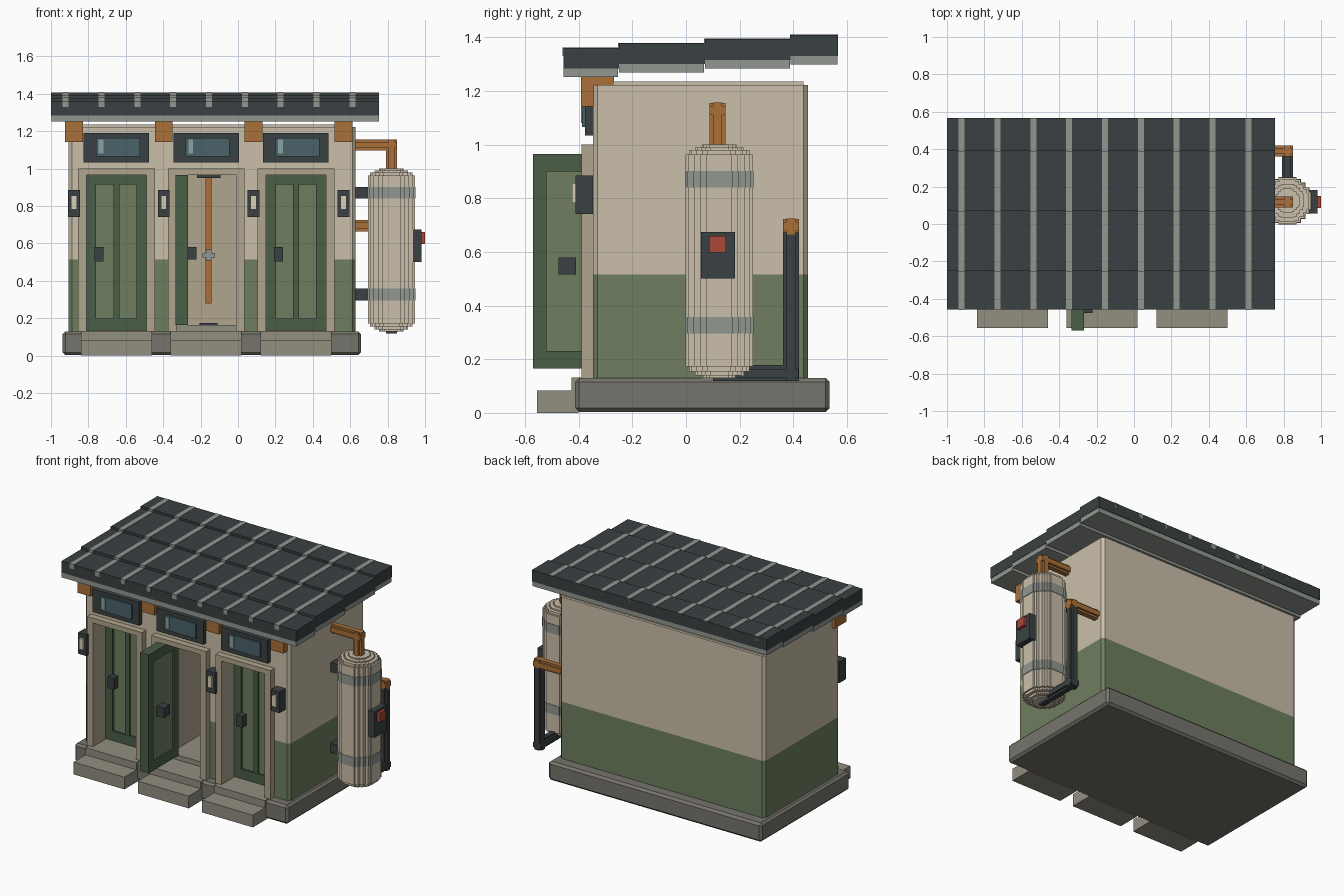
import bpy, bmesh
from mathutils import Matrix

if "Cube" in bpy.data.objects:
    bpy.data.objects.remove(bpy.data.objects["Cube"])


def material(name, hex_code):
    rgb = [int(hex_code[i:i + 2], 16) / 255 for i in (0, 2, 4)]
    lin = [((c + 0.055) / 1.055) ** 2.4 if c > 0.04 else c / 12.92 for c in rgb]
    m = bpy.data.materials.new(name)
    m.diffuse_color = (*lin, 1)
    m.use_nodes = True
    m.node_tree.nodes["Principled BSDF"].inputs["Base Color"].default_value = m.diffuse_color
    return m


DARK = material("dark_metal", "3A4042")
CREAM = material("cream_wall", "CABFAA")
TAN = material("tan_trim", "B0A58D")
GREEN = material("green_paint", "6E7F60")
DEEP = material("deep_green", "4A5E47")
STONE = material("stone", "76746C")
STEP = material("step_stone", "928E80")
COPPER = material("copper", "AA7038")
STEEL = material("steel", "929790")
GLASS = material("glass", "4A626A")
GLINT = material("glint", "8AA3A3")
LAMP = material("lamp_glow", "D8D0B8")
RED = material("red", "A84838")


def boxes(name, specs, mat, bevel=0, upright_only=False):
    """One object from (x0, x1, y0, y1, z0, z1) boxes, optionally chamfered."""
    bm = bmesh.new()
    for x0, x1, y0, y1, z0, z1 in specs:
        mtx = Matrix.Translation(((x0 + x1) / 2, (y0 + y1) / 2, (z0 + z1) / 2)) \
            @ Matrix.Diagonal((x1 - x0, y1 - y0, z1 - z0, 1))
        bmesh.ops.create_cube(bm, size=1, matrix=mtx)
    if bevel:
        edges = [e for e in bm.edges if not upright_only
                 or abs(e.verts[0].co.z - e.verts[1].co.z) > 0.01]
        bmesh.ops.bevel(bm, geom=edges, offset=bevel, segments=1, affect='EDGES')
    me = bpy.data.meshes.new(name)
    bm.to_mesh(me)
    bm.free()
    if mat:
        me.materials.append(mat)
    ob = bpy.data.objects.new(name, me)
    bpy.context.collection.objects.link(ob)
    return ob


def stepped_disc(cx, cy, r, z0, z1):
    """Blocky round section made of crossing boxes."""
    return [(cx - a * r, cx + a * r, cy - b * r, cy + b * r, z0, z1)
            for a, b in ((1, .38), (.92, .56), (.76, .76), (.56, .92), (.38, 1))]


def pipe(name, p, q, mat, r=0.03):
    """Axis-aligned pipe with a plus-shaped section, extended r past each end."""
    axis = max(range(3), key=lambda i: abs(p[i] - q[i]))
    u, v = [i for i in range(3) if i != axis]
    specs = []
    for a, b in ((r, r * .55), (r * .55, r)):
        s = [0] * 6
        s[2 * axis], s[2 * axis + 1] = min(p[axis], q[axis]), max(p[axis], q[axis])
        s[2 * u], s[2 * u + 1] = p[u] - a, p[u] + a
        s[2 * v], s[2 * v + 1] = p[v] - b, p[v] + b
        specs.append(s)
    return boxes(name, specs, mat)


BAYS = (-0.65, -0.17, 0.31)
POSTS = (-0.876, -0.397, 0.084, 0.565)

# Plinth, steps and thresholds
boxes("plinth", [(-.937, .658, -.413, .535, .003, .13)], STONE, .015)
boxes("front_steps", [(c - .19, c + .19, -.555, -.40, 0, .083) for c in BAYS], STEP)
boxes("thresholds", [(c - .19, c + .19, -.427, -.2, .08, .132) for c in BAYS], STEP)

# Walls with three door recesses, the middle one a deep cubicle
cutter = boxes("recess_cutter", [(c - .18, c + .18, -.6, .34 if c == BAYS[1] else -.21, .1, .985)
                                 for c in BAYS], None)
cutter.hide_render = True
cutter.hide_viewport = True
for name, z0, z1, mat in (("lower_wall", .13, .515, GREEN), ("upper_wall", .515, 1.222, CREAM)):
    wall = boxes(name, [(-.905, .628, -.347, .455, z0, z1)], mat, .017, True)
    cut = wall.modifiers.new("recesses", 'BOOLEAN')
    cut.object = cutter
    cut.solver = 'EXACT'
boxes("wall_cap", [(-.888, .611, -.33, .438, 1.222, 1.236)], CREAM)

# Door frames
frames = []
for c in BAYS:
    frames += [(c - .205, c - .16, -.39, -.2, .13, 1.0),
               (c + .16, c + .205, -.39, -.2, .13, 1.0),
               (c - .16, c + .16, -.39, -.2, .967, 1.0)]
boxes("door_frames", frames, TAN)


# Doors
def door(tag, c):
    y = -.255
    return [
        boxes(tag + "_door_leaf", [(c - .16, c - .108, y, y + .045, .135, .966),
                                   (c + .108, c + .16, y, y + .045, .135, .966),
                                   (c - .108, c + .108, y, y + .045, .915, .966),
                                   (c - .108, c + .108, y, y + .045, .135, .2)], DEEP),
        boxes(tag + "_door_panel", [(c - .108, c + .108, y + .012, y + .04, .2, .915)], GREEN),
        boxes(tag + "_door_rib", [(c - .016, c + .016, y + .002, y + .02, .2, .915)], DEEP),
        boxes(tag + "_door_handle", [(c - .117, c - .07, y - .04, y + .005, .503, .58)], DARK)]


door("left", BAYS[0])
door("right", BAYS[2])
# Middle door swung outward
boxes("open_door_leaf", [(-.333, -.268, -.57, -.52, .165, .965), (-.333, -.268, -.30, -.25, .165, .965),
                         (-.333, -.268, -.52, -.30, .9, .965), (-.333, -.268, -.52, -.30, .165, .23)], DEEP)
boxes("open_door_panel", [(-.323, -.278, -.52, -.30, .23, .9)], GREEN)
boxes("open_door_handle", [(-.28, -.222, -.475, -.41, .515, .58)], DARK)

# Shower cubicle lining and fittings
boxes("cubicle_lining", [(-.352, -.33, -.2, .34, .13, .985), (-.01, .012, -.2, .34, .13, .985),
                         (-.35, .01, .32, .345, .13, .985), (-.35, .01, -.2, .34, .967, .987)], TAN)
boxes("cubicle_floor", [(-.33, -.01, -.25, .32, .12, .165)], STEP)
boxes("floor_drain", [(-.205, -.11, .02, .115, .16, .174)], DARK)
pipe("shower_pipe", (-.157, .29, .28), (-.157, .29, .955), COPPER, .016)
boxes("shower_head", [(-.22, -.094, .1, .3, .95, .967)], DARK)
boxes("shower_valve", [(-.19, -.124, .255, .30, .525, .55), (-.172, -.142, .255, .31, .51, .568)], STEEL)

# Transom windows
boxes("window_frames", [(c - .175, c + .175, -.376, -.34, 1.033, 1.19) for c in BAYS], DARK)
boxes("window_panes", [(c - .11, c + .125, -.388, -.37, 1.065, 1.165) for c in BAYS], GLASS)
boxes("window_glints", [(c - .095, c - .07, -.391, -.38, 1.08, 1.155) for c in BAYS], GLINT)

# Wall lamps and timber brackets on the posts
boxes("lamp_housings", [(p - .032, p + .032, -.411, -.34, .742, .885) for p in POSTS], DARK)
boxes("lamp_glows", [(p - .016, p + .016, -.425, -.40, .782, .857) for p in POSTS], LAMP)
boxes("roof_brackets", [(p - .048, p + .048, -.392, -.268, 1.142, 1.252) for p in POSTS], COPPER)

# Stepped roof courses with soffit and standing seams
COURSES = ((-.457, -.25, 1.36), (-.25, .07, 1.377), (.07, .39, 1.393), (.39, .567, 1.408))
boxes("roof_courses", [(-1, .755, a, b, z - .077, z) for a, b, z in COURSES], DARK)
boxes("roof_soffit", [(-.998, .753, a, b - .003, z - .109, z - .075) for a, b, z in COURSES], STEEL)
boxes("roof_seams", [(x - .016, x + .016, a - .003, b, z - .03, z + .002)
                     for a, b, z in COURSES for x in [-.921 + .1915 * i for i in range(9)]], STEEL)

# Water tank with stepped round ends
TX, TY = .82, .124
tank = []
for r, z0, z1 in ((.125, .172, .963), (.113, .155, .98), (.09, .14, .99), (.065, .13, 1.0)):
    tank += stepped_disc(TX, TY, r, z0, z1)
boxes("water_tank", tank, CREAM)
BANDS = ((.295, .358), (.84, .902))
boxes("tank_bands", [s for z0, z1 in BANDS for s in stepped_disc(TX, TY, .128, z0, z1)], STEEL)
boxes("tank_brackets", [(.62, .72, TY - .035, TY + .035, z0, z1) for z0, z1 in BANDS], DARK)
boxes("control_box", [(.935, .981, .055, .182, .5, .675)], DARK)
boxes("control_button", [(.975, 1.0, .085, .15, .598, .66)], RED)

# Pipework
pipe("outlet_riser", (TX, .118, .98), (TX, .118, 1.155), COPPER)
pipe("outlet_pipe", (.62, .118, 1.127), (.85, .118, 1.127), COPPER)
pipe("drain_pipe", (TX, .10, .148), (TX, .42, .148), DARK)
pipe("drain_riser", (TX, .391, .118), (TX, .391, .675), DARK)
pipe("inlet_elbow", (TX, .391, .675), (TX, .391, .722), COPPER)
pipe("inlet_pipe", (.62, .391, .695), (.85, .391, .695), COPPER)
